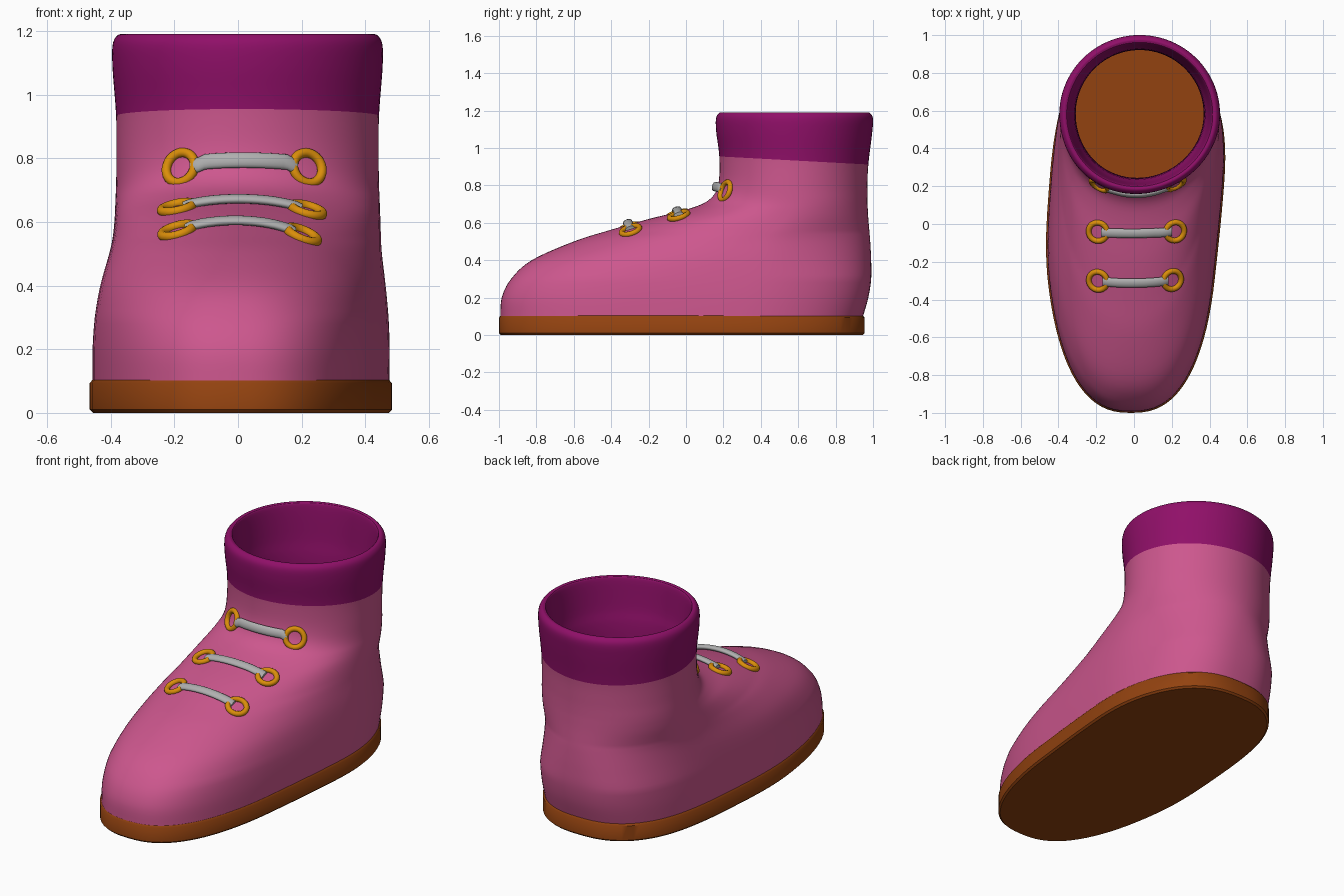
import bpy, bmesh, math
from mathutils import Vector, Matrix
from mathutils.bvhtree import BVHTree

if "Cube" in bpy.data.objects:
    bpy.data.objects.remove(bpy.data.objects["Cube"])

SIDES, STEPS = 96, 5


def material(name, rgb):
    m = bpy.data.materials.new(name)
    m.diffuse_color = (*rgb, 1)
    m.use_nodes = True
    m.node_tree.nodes["Principled BSDF"].inputs["Base Color"].default_value = m.diffuse_color
    return m


PINK = material("pink leather", (0.61, 0.095, 0.27))
PLUM = material("plum collar", (0.28, 0.005, 0.14))
BROWN = material("brown sole", (0.29, 0.055, 0.005))
GOLD = material("gold eyelet", (0.70, 0.27, 0.003))
GREY = material("grey lace", (0.43, 0.43, 0.43))


def finish(bm, name, *mats):
    bmesh.ops.recalc_face_normals(bm, faces=bm.faces)
    me = bpy.data.meshes.new(name)
    bm.to_mesh(me)
    ob = bpy.data.objects.new(name, me)
    bpy.context.collection.objects.link(ob)
    for m in mats:
        me.materials.append(m)
    bpy.ops.object.select_all(action='DESELECT')
    ob.select_set(True)
    bpy.context.view_layer.objects.active = ob
    bpy.ops.object.shade_smooth_by_angle(angle=math.radians(40))
    return ob


def loft(rings, cap=False, loop=False, mat=lambda i: 0):
    """Skin a list of closed point rings."""
    bm = bmesh.new()
    vs = [[bm.verts.new(p) for p in r] for r in rings]
    n = len(rings[0])
    for i in range(len(vs) if loop else len(vs) - 1):
        a, b = vs[i], vs[(i + 1) % len(vs)]
        for j in range(n):
            k = (j + 1) % n
            bm.faces.new((a[j], a[k], b[k], b[j])).material_index = mat(i)
    if cap:
        bm.faces.new(vs[0])
        bm.faces.new(vs[-1])
    return bm


def outline(z, front, back, cy, w):
    """Horizontal foot-shaped ring: two half superellipses, slightly bent in x."""
    n = 2 + min(0.5, max(0, (0.55 - z) * 2))
    tilt = -0.054 * max(0, 1 - abs(z - 0.933) / 0.16)   # sloping collar seam
    pts = []
    for j in range(SIDES):
        a = math.tau * j / SIDES
        c, s = math.cos(a), math.sin(a)
        x = w * math.copysign(abs(c) ** (2 / n), c)
        y = cy + (back - cy if s > 0 else cy - front) * math.copysign(abs(s) ** (2 / n), s)
        t = min(1, max(0, (y + 0.3) / 0.85))
        x += -0.015 + 0.045 * t * t * (3 - 2 * t)
        pts.append((x, y, z + tilt * (y - 0.58)))
    return pts


def spline(rows):
    """Catmull-Rom interpolation between table rows."""
    out = []
    for i in range(len(rows) - 1):
        p0, p1, p2, p3 = (rows[max(0, min(len(rows) - 1, i + k))] for k in (-1, 0, 1, 2))
        for s in range(STEPS):
            t = s / STEPS
            out.append([0.5 * (2 * b + (c - a) * t + (2 * a - 5 * b + 4 * c - d) * t * t
                               + (3 * b - a - 3 * c + d) * t ** 3)
                        for a, b, c, d in zip(p0, p1, p2, p3)])
    return out + [rows[-1]]


# Boot upper: z, front y, back y, centre y, half width; up outside, down inside
SEAM = 10
upper_rows = [
    (0.095, -0.993, 0.945, 0.20, 0.455),
    (0.20, -0.985, 0.975, 0.22, 0.455),
    (0.30, -0.935, 0.99, 0.25, 0.45),
    (0.40, -0.825, 0.99, 0.30, 0.44),
    (0.50, -0.60, 0.985, 0.40, 0.425),
    (0.56, -0.41, 0.98, 0.47, 0.42),
    (0.62, -0.20, 0.975, 0.53, 0.417),
    (0.67, 0.00, 0.972, 0.56, 0.415),
    (0.72, 0.12, 0.97, 0.575, 0.413),
    (0.80, 0.172, 0.97, 0.575, 0.412),
    (0.933, 0.178, 0.975, 0.58, 0.413),
    (1.08, 0.162, 0.995, 0.58, 0.424),
    (1.155, 0.16, 1.00, 0.58, 0.424),
    (1.185, 0.175, 0.985, 0.58, 0.41),
    (1.188, 0.193, 0.967, 0.58, 0.392),
    (1.165, 0.205, 0.955, 0.58, 0.38),
    (1.00, 0.22, 0.94, 0.58, 0.362),
    (0.80, 0.243, 0.922, 0.583, 0.34),
    (0.095, 0.243, 0.922, 0.583, 0.34),
]
bm = loft([outline(*r) for r in spline(upper_rows)], loop=True,
          mat=lambda i: int(i >= SEAM * STEPS))
finish(bm, "boot_upper", PINK, PLUM)
surface = BVHTree.FromBMesh(bm)

# Sole slab with softened edges
finish(loft([outline(z, -1.0 + d, 0.955 - d, 0.2, 0.463 - d)
             for z, d in ((0, 0.01), (0.01, 0), (0.093, 0), (0.103, 0.008))], cap=True),
       "sole", BROWN)


# Eyelets and laces: left x, right x, y, z of each row
def nearest(p):
    loc, nor, _, _ = surface.find_nearest(p)
    return loc, nor


for row, (xl, xr, y, z) in enumerate(((-0.19, 0.207, -0.30, 0.57),
                                      (-0.19, 0.218, -0.04, 0.64),
                                      (-0.187, 0.227, 0.195, 0.775)), 1):
    ends = [nearest(Vector((x, y, z))) for x in (xl, xr)]
    for side, (loc, nor) in zip(("left", "right"), ends):
        rot = nor.to_track_quat('Z', 'Y').to_matrix()
        rings = []
        for i in range(32):
            a = math.tau * i / 32
            rings.append([loc + nor * 0.004 + rot @ Vector((
                (0.05 + 0.015 * math.cos(b)) * math.cos(a),
                (0.05 + 0.015 * math.cos(b)) * math.sin(a),
                0.015 * math.sin(b))) for b in (math.tau * k / 12 for k in range(12))])
        finish(loft(rings, loop=True), f"eyelet_{side}_{row}", GOLD)

    # Flat lace following the surface between both eyelets
    (pl, nl), (pr, nr) = ends
    out = (nl + nr).normalized() * 0.1
    rings = []
    for i in range(21):
        t = i / 20
        loc, nor = nearest(pl.lerp(pr, t) + out)
        across = nor.cross(Vector((1, 0, 0))).normalized()
        loc = loc + nor * (0.004 + 0.012 * math.sin(math.pi * t) ** 0.5)
        rings.append([loc + across * 0.025 * math.cos(b) + nor * 0.014 * math.sin(b)
                      for b in (math.tau * k / 16 for k in range(16))])
    finish(loft(rings, cap=True), f"lace_{row}", GREY)
